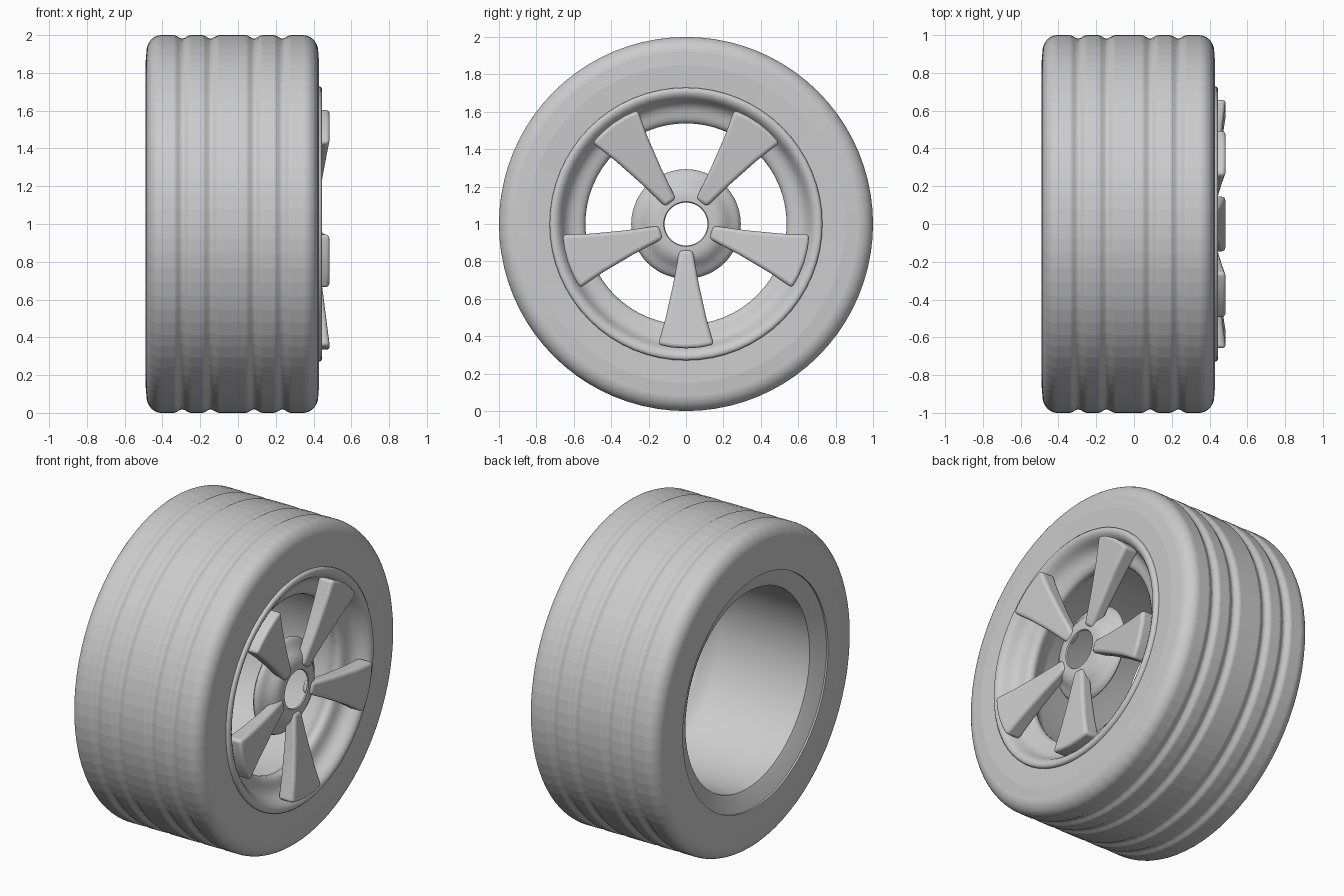
import bpy, bmesh
from math import cos, sin, pi, radians

cube = bpy.data.objects.get("Cube")
if cube:
    bpy.data.objects.remove(cube)

grey = bpy.data.materials.new("mid_grey")
grey.use_nodes = True
colour = (0.6, 0.6, 0.6, 1)
grey.diffuse_color = colour
grey.node_tree.nodes["Principled BSDF"].inputs["Base Color"].default_value = colour


def finish(name, bm, angle):
    bmesh.ops.recalc_face_normals(bm, faces=bm.faces)
    mesh = bpy.data.meshes.new(name)
    bm.to_mesh(mesh)
    bm.free()
    mesh.materials.append(grey)
    obj = bpy.data.objects.new(name, mesh)
    bpy.context.collection.objects.link(obj)
    bpy.ops.object.select_all(action="DESELECT")
    obj.select_set(True)
    bpy.context.view_layer.objects.active = obj
    bpy.ops.object.shade_smooth_by_angle(angle=radians(angle))
    return obj


def lathe(name, profile, segments, angle):
    """Turn a closed (x, radius) profile about the axle."""
    bm = bmesh.new()
    rings = []
    for i in range(segments):
        a = 2 * pi * i / segments
        rings.append([bm.verts.new((x, r * cos(a), 1 + r * sin(a))) for x, r in profile])
    n = len(profile)
    for i in range(segments):
        a, b = rings[i], rings[(i + 1) % segments]
        for j in range(n):
            k = (j + 1) % n
            bm.faces.new((a[j], a[k], b[k], b[j]))
    return finish(name, bm, angle)


# Tyre: mirrored half profile with rounded shoulders and four soft tread grooves
MID, HALF = -0.03, 0.46
half = []
for g in (0.115, 0.265):
    for t in range(-5, 6):
        half.append((g + t * 0.009, 1 - 0.009 * (1 + cos(pi * t / 5))))
for i in range(13):
    a = pi / 2 * (1 - i / 12)
    half.append((HALF - 0.085 + 0.08 * cos(a), 0.91 + 0.09 * sin(a)))
half += [(HALF, 0.85), (HALF - 0.005, 0.725)]
tyre = [(MID - x, r) for x, r in reversed(half)] + [(MID + x, r) for x, r in half]
lathe("tyre", tyre, 80, 1)

# Rim: rounded front lip, softly dished face, open barrel with a flared back lip
lathe("rim", [
    (0.42, 0.73), (0.436, 0.728), (0.443, 0.72), (0.445, 0.71), (0.443, 0.698),
    (0.435, 0.684), (0.422, 0.672), (0.405, 0.662), (0.385, 0.651), (0.368, 0.637),
    (0.356, 0.62), (0.348, 0.60), (0.343, 0.58), (0.337, 0.56), (0.327, 0.546),
    (0.312, 0.538), (0.29, 0.54), (0.26, 0.565), (0.22, 0.60), (0.17, 0.62),
    (-0.43, 0.62), (-0.445, 0.65), (-0.475, 0.728),
], 64, 50)

# Hub: thin domed shell with an open centre
lathe("hub", [
    (0.403, 0.115), (0.41, 0.12), (0.41, 0.15), (0.406, 0.175), (0.396, 0.198),
    (0.381, 0.217), (0.366, 0.234), (0.354, 0.252), (0.344, 0.272), (0.332, 0.287),
    (0.315, 0.293), (0.305, 0.285), (0.33, 0.25), (0.37, 0.20), (0.397, 0.15),
], 48, 50)

# Spokes: five wedge blades, sloping forward towards the rim
side = [(0.14, 0.036), (0.32, 0.068), (0.50, 0.108), (0.645, 0.15)]
outline = side + [(0.66, 0.075), (0.665, 0)]
outline += [(r, -w) for r, w in reversed(side + [(0.66, 0.075)])]
for s in range(5):
    a = -pi / 2 + s * 2 * pi / 5
    bm = bmesh.new()

    def ring(x_inner, slope):
        return [bm.verts.new((x_inner + slope * (r - 0.14),
                              r * cos(a) - w * sin(a),
                              1 + r * sin(a) + w * cos(a))) for r, w in outline]

    top, base = ring(0.421, 0.128), ring(0.355, 0.05)
    bm.faces.new(top)
    bm.faces.new(base)
    for i in range(len(top)):
        k = (i + 1) % len(top)
        bm.faces.new((top[i], top[k], base[k], base[i]))
    spoke = finish("spoke_%d" % (s + 1), bm, 60)
    bevel = spoke.modifiers.new("soft_edges", "BEVEL")
    bevel.width = 0.02
    bevel.segments = 4
    bevel.limit_method = "ANGLE"
    bevel.angle_limit = radians(40)
